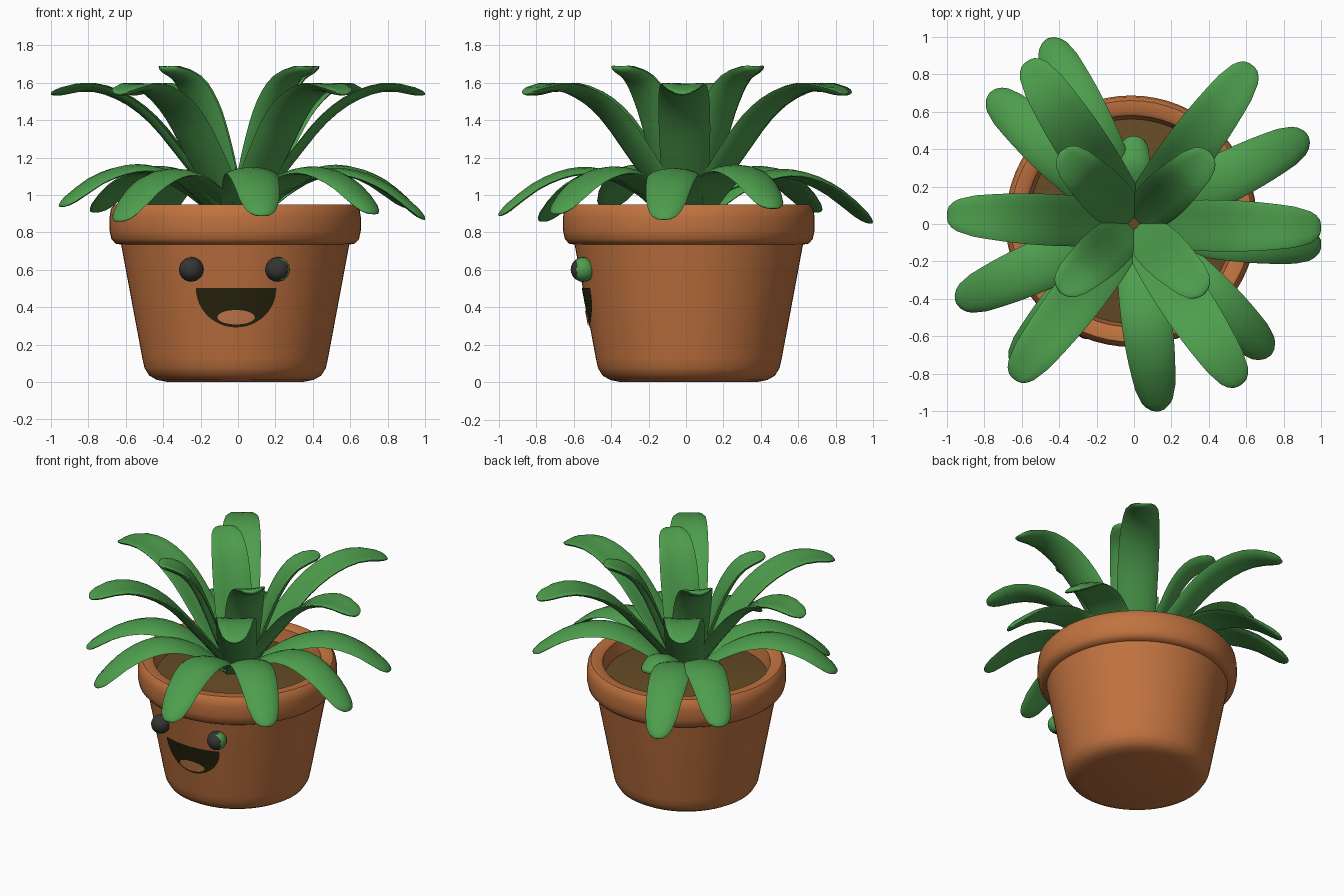
import bpy, bmesh, math
from mathutils import Vector

if "Cube" in bpy.data.objects:
    bpy.data.objects.remove(bpy.data.objects["Cube"])

CX, CY = -0.015, 0.015  # pot axis


def material(name, rgb):
    m = bpy.data.materials.new(name)
    m.diffuse_color = (*rgb, 1)
    m.use_nodes = True
    m.node_tree.nodes["Principled BSDF"].inputs["Base Color"].default_value = m.diffuse_color
    return m


TERRACOTTA = material("terracotta", (0.53, 0.17, 0.05))
GREEN = material("leaf green", (0.075, 0.34, 0.075))
SOIL = material("soil brown", (0.13, 0.07, 0.018))
BLACK = material("eye black", (0.035, 0.035, 0.032))
DARK = material("mouth dark", (0.02, 0.017, 0.004))
TONGUE = material("tongue orange", (0.58, 0.2, 0.08))


def finish(name, bm, mats, angle=40):
    bmesh.ops.recalc_face_normals(bm, faces=bm.faces)
    me = bpy.data.meshes.new(name)
    bm.to_mesh(me)
    bm.free()
    ob = bpy.data.objects.new(name, me)
    bpy.context.collection.objects.link(ob)
    for m in mats:
        me.materials.append(m)
    bpy.ops.object.select_all(action='DESELECT')
    ob.select_set(True)
    bpy.context.view_layer.objects.active = ob
    bpy.ops.object.shade_smooth_by_angle(angle=math.radians(angle))
    return ob


def skin(bm, rings, caps=True):
    """Bridge closed rings of points and cap both ends."""
    vs = [[bm.verts.new(p) for p in ring] for ring in rings]
    n = len(vs[0])
    for a, b in zip(vs, vs[1:]):
        for i in range(n):
            j = (i + 1) % n
            bm.faces.new((a[i], a[j], b[j], b[i]))
    if caps:
        bm.faces.new(vs[0])
        bm.faces.new(vs[-1])


def lathe(name, profile, mat, seg=64):
    bm = bmesh.new()
    skin(bm, [[(CX + r * math.cos(2 * math.pi * i / seg),
                CY + r * math.sin(2 * math.pi * i / seg), z) for i in range(seg)]
              for r, z in profile])
    return finish(name, bm, [mat])


def spline(pts, t):
    """Catmull-Rom value at t in 0..1."""
    n = len(pts) - 1
    i = min(int(t * n), n - 1)
    f = t * n - i
    p = [Vector(pts[min(max(k, 0), n)]) for k in range(i - 1, i + 3)]
    return 0.5 * (2 * p[1] + (p[2] - p[0]) * f
                  + (2 * p[0] - 5 * p[1] + 4 * p[2] - p[3]) * f * f
                  + (3 * p[1] - p[0] - 3 * p[2] + p[3]) * f ** 3)


# pot with rounded foot and thick rim, then soil
lathe("pot", [(0.36, 0), (0.42, 0.012), (0.46, 0.035), (0.485, 0.075), (0.497, 0.13),
              (0.61, 0.735), (0.64, 0.74), (0.662, 0.765), (0.672, 0.81), (0.672, 0.88),
              (0.665, 0.925), (0.645, 0.95), (0.585, 0.95), (0.565, 0.935),
              (0.545, 0.83)], TERRACOTTA)
lathe("soil", [(0.55, 0.835), (0.4, 0.85), (0.2, 0.88), (0.02, 0.89)], SOIL)

# leaf side profiles: (fraction of reach, height)
TALL = [(0.05, 0.88), (0.17, 1.04), (0.31, 1.22), (0.46, 1.40), (0.62, 1.52),
        (0.80, 1.575), (1.0, 1.54)]
INNER = [(0.08, 0.88), (0.24, 1.08), (0.38, 1.28), (0.53, 1.47), (0.72, 1.61),
         (1.0, 1.68)]
LOW = [(0.08, 0.89), (0.24, 1.02), (0.42, 1.11), (0.60, 1.125), (0.80, 1.05),
       (1.0, 0.89)]
SHORT = [(0.15, 0.9), (0.4, 1.02), (0.7, 1.07), (1.0, 1.02)]
WIDTH = [(0.75, 0), (0.88, 0), (0.97, 0), (1, 0), (0.97, 0), (0.85, 0), (0.64, 0)]


def leaf(name, tip, path, half, channel, tip_z=None):
    d = Vector((tip[0], tip[1], 0))
    reach = d.length
    d.normalize()
    side = Vector((-d.y, d.x, 0))
    shift = (tip_z - path[-1][1]) if tip_z else 0

    def at(t):
        p = spline(path, t)
        return d * (p[0] * reach) + Vector((0, 0, p[1] + shift * t * t))

    rings = []
    stations = [i / 16 for i in range(16)] + [0.965, 0.988, 1.0]
    for t in stations:
        c = at(t)
        tan = (at(min(t + 0.02, 1)) - at(max(t - 0.02, 0))).normalized()
        nrm = tan.cross(side).normalized()
        w = half * spline(WIDTH, t)[0]
        if t > 0.88:  # rounded tip
            w *= math.sqrt(max(1 - ((t - 0.88) / 0.122) ** 2, 0.03))
        thick = 0.021 * min(1, w / half * 1.6)
        ring = []
        for k in range(12):
            a = 2 * math.pi * k / 12
            u = math.cos(a)
            ring.append(c + side * (w * u)
                        + nrm * (thick * math.sin(a) + channel * u * u * w / half))
        rings.append(ring)
    bm = bmesh.new()
    skin(bm, rings)
    for v in bm.verts:
        v.co.x = max(-1, min(1, v.co.x))
    # channel must lift the edges upward whatever the normal direction
    finish(name, bm, [GREEN], 60)


# outer ring of tall leaves
for i, tip in enumerate([(1.0, -0.02), (0.63, 0.85), (-0.57, 0.87),
                         (-1.0, 0.05), (-0.64, -0.83), (0.57, -0.86)]):
    leaf(f"tall_leaf_{i + 1}", tip, TALL, 0.138, 0.025)

# upright inner leaves
for i, tip in enumerate([(0.41, 0.38), (-0.39, 0.39), (-0.40, -0.36), (0.38, -0.37)]):
    leaf(f"inner_leaf_{i + 1}", tip, INNER, 0.13, 0.03)

# drooping low leaves: tip x, tip y, tip height
for i, (x, y, z) in enumerate([(-0.46, 0.99, 0.85), (-0.77, 0.70, 0.91),
                               (0.93, 0.47, 0.93), (1.0, -0.12, 0.87),
                               (0.73, -0.70, 0.90), (0.13, -1.0, 0.89),
                               (-0.64, -0.77, 0.86), (-0.95, -0.42, 0.94)]):
    leaf(f"low_leaf_{i + 1}", (x, y), LOW, 0.135, -0.015, z)
leaf("short_leaf", (0, 0.47), SHORT, 0.09, -0.015)

# eyes: black balls, the right one green on its outer back side
for name, x in (("left_eye", -0.25), ("right_eye", 0.212)):
    bm = bmesh.new()
    bmesh.ops.create_icosphere(bm, subdivisions=3, radius=0.066)
    for f in bm.faces:
        n = f.calc_center_median().normalized()
        f.material_index = int(x > 0 and n.x > 0.3 and n.y > -0.5)
    bmesh.ops.translate(bm, vec=(x, -0.55, 0.602), verts=bm.verts)
    finish(name, bm, [BLACK, GREEN])


def face_plate(name, x0, z0, z1, half, width, lift, mat):
    """Thin patch wrapped on the pot wall, width(s) for s from 0 bottom to 1 top."""
    bm = bmesh.new()
    rows = []
    for i in range(17):
        s = (1 - math.cos(math.pi * i / 16)) / 2
        z = z0 + (z1 - z0) * s
        r = 0.497 + (z - 0.13) * 0.187
        row = []
        for k in range(17):
            x = x0 + half * max(width(s), 0.02) * (k / 8 - 1)
            row.append(bm.verts.new((x, CY - math.sqrt(r * r - (x - CX) ** 2) - lift, z)))
        rows.append(row)
    for a, b in zip(rows, rows[1:]):
        for k in range(16):
            bm.faces.new((a[k], a[k + 1], b[k + 1], b[k]))
    ob = finish(name, bm, [mat])
    if ob.data.polygons[100].normal.y > 0:
        ob.data.flip_normals()


# open smiling mouth and tongue
face_plate("mouth", -0.01, 0.292, 0.502, 0.215,
           lambda s: math.sqrt(max(1 - (1 - s) ** 2, 0)), 0.005, DARK)
face_plate("tongue", -0.01, 0.308, 0.385, 0.1,
           lambda s: math.sqrt(max(1 - (2 * s - 1) ** 2, 0)), 0.01, TONGUE)
